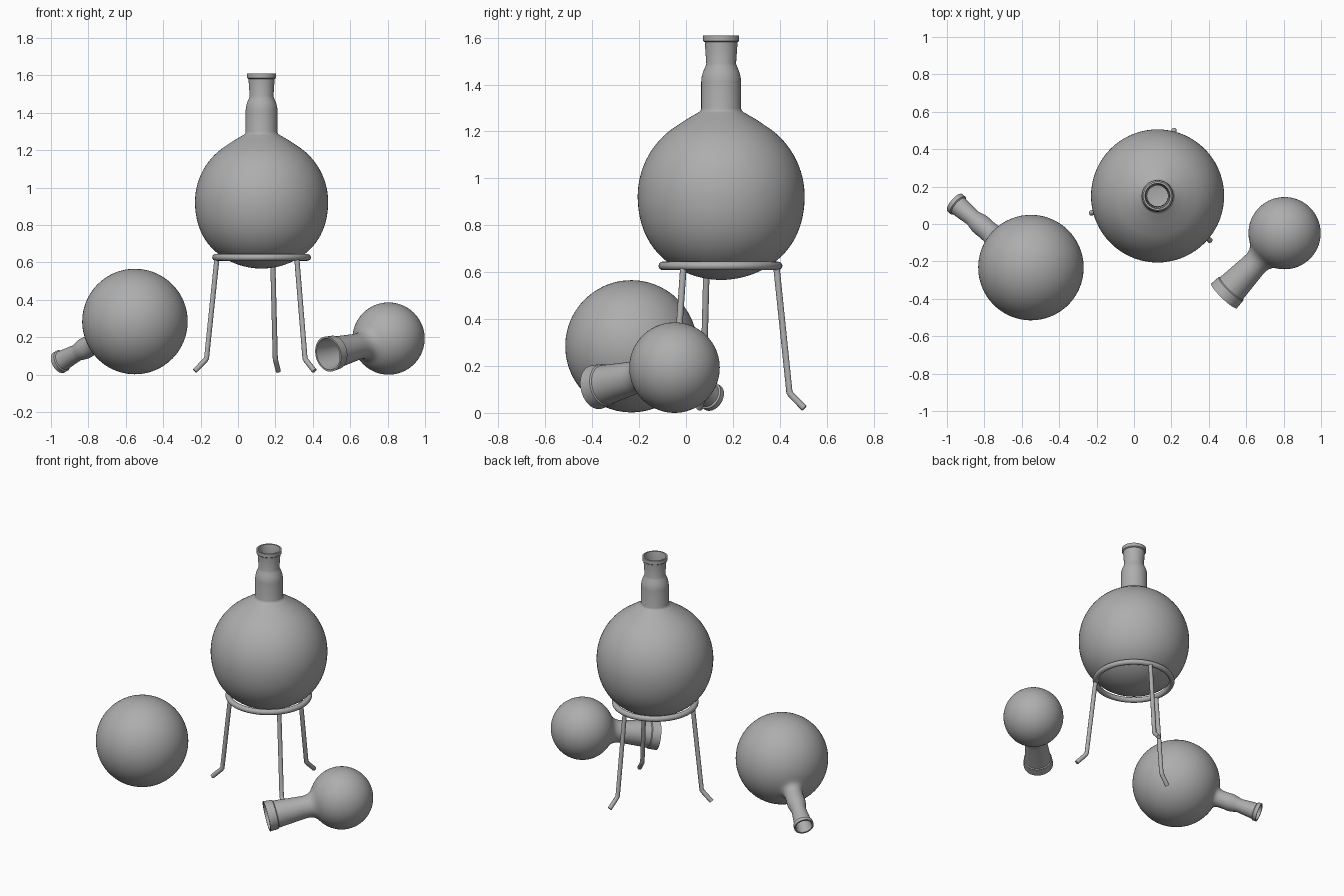
import bpy
import math
from mathutils import Vector

if "Cube" in bpy.data.objects:
    bpy.data.objects.remove(bpy.data.objects["Cube"])

SEG = 72

# Mid-grey finish shared by every part
GREY = bpy.data.materials.new("mid_grey")
GREY.diffuse_color = (0.42, 0.42, 0.42, 1)
GREY.use_nodes = True
GREY.node_tree.nodes["Principled BSDF"].inputs["Base Color"].default_value = GREY.diffuse_color


def finish(ob, angle):
    ob.data.materials.append(GREY)
    bpy.ops.object.select_all(action='DESELECT')
    ob.select_set(True)
    bpy.context.view_layer.objects.active = ob
    bpy.ops.object.shade_smooth_by_angle(angle=math.radians(angle))


def offset_inward(profile, t):
    """Shift a (radius, height) profile inward to make the inner glass wall."""
    out = []
    for i, (r, h) in enumerate(profile):
        a = profile[max(i - 1, 0)]
        b = profile[min(i + 1, len(profile) - 1)]
        d = Vector((b[0] - a[0], b[1] - a[1])).normalized()
        if i == 0:
            out.append((0.0, h + t))
        else:
            out.append((max(r - d.y * t, 0.002), h + d.x * t))
    return out


def flask(name, centre, direction, radius, blend, neck, lip, wall=0.008, fullness=0.0):
    """Round bulb up to the blend angle, then neck and lip, spun round its axis."""
    n = 36
    arc = []
    for i in range(n + 1):
        a = math.pi + (math.radians(blend) - math.pi) * i / n
        swell = fullness * math.sin(2 * a) ** 2 if a > math.pi / 2 else 0
        arc.append((radius * math.sin(a) + swell if i else 0.0, radius * math.cos(a)))
    outer = arc + neck
    inner = offset_inward(outer, wall)
    mouth = (lip[-1][0] - 0.010, lip[-1][1])
    profile = outer + lip + [mouth] + inner[::-1]

    verts, faces, rings = [], [], []
    for r, h in profile:
        start = len(verts)
        if r < 1e-6:
            verts.append((0, 0, h))
            rings.append([start] * SEG)
        else:
            for k in range(SEG):
                a = 2 * math.pi * k / SEG
                verts.append((r * math.cos(a), r * math.sin(a), h))
            rings.append(list(range(start, start + SEG)))
    for lo, hi in zip(rings, rings[1:]):
        for k in range(SEG):
            m = (k + 1) % SEG
            quad = [lo[k], lo[m], hi[m], hi[k]]
            faces.append(list(dict.fromkeys(quad)))
    mesh = bpy.data.meshes.new(name)
    mesh.from_pydata(verts, [], faces)
    ob = bpy.data.objects.new(name, mesh)
    bpy.context.collection.objects.link(ob)
    ob.location = centre
    ob.rotation_mode = 'QUATERNION'
    ob.rotation_quaternion = Vector(direction).to_track_quat('Z', 'Y')
    finish(ob, 40)
    return ob


# Large flask standing upright on the tripod
flask("large_flask", (0.126, 0.150, 0.923), (0, 0, 1), 0.356, 36.7,
      [(0.148, 0.329), (0.096, 0.359), (0.088, 0.365), (0.085, 0.375), (0.085, 0.490),
       (0.083, 0.510), (0.077, 0.532), (0.068, 0.553), (0.0635, 0.566), (0.070, 0.658)],
      [(0.077, 0.663), (0.077, 0.687)], fullness=0.009)

# Medium flask lying on the left, neck pointing back and down
flask("medium_flask", (-0.551, -0.233, 0.284), (-0.405, 0.345, -0.218), 0.282, 17,
      [(0.070, 0.277), (0.061, 0.288), (0.056, 0.305), (0.055, 0.340),
       (0.057, 0.370), (0.056, 0.390), (0.051, 0.415), (0.045, 0.440),
       (0.054, 0.548)],
      [(0.061, 0.553), (0.061, 0.577)])

# Small wide-necked flask lying on the right, neck pointing front left
flask("small_flask", (0.805, -0.049, 0.193), (-0.318, -0.330, -0.082), 0.193, 33,
      [(0.086, 0.177), (0.074, 0.198), (0.069, 0.222), (0.070, 0.250),
       (0.085, 0.415)],
      [(0.091, 0.420), (0.095, 0.473)])

# Tripod ring
SX, SY, RING_Z = 0.126, 0.147, 0.627
bpy.ops.mesh.primitive_torus_add(location=(SX, SY, RING_Z), major_radius=0.246,
                                 minor_radius=0.018, major_segments=72, minor_segments=16)
ring = bpy.context.object
ring.name = "tripod_ring"
finish(ring, 40)

# Three splayed legs with bent feet
for i, degrees in enumerate((76, 194, 320)):
    a = math.radians(degrees)
    path = [(0.246, RING_Z - 0.005), (0.303, 0.088), (0.311, 0.076), (0.368, 0.020)]
    curve = bpy.data.curves.new("tripod_leg", 'CURVE')
    curve.dimensions = '3D'
    curve.bevel_depth = 0.014
    curve.bevel_resolution = 4
    curve.use_fill_caps = True
    spline = curve.splines.new('POLY')
    spline.points.add(len(path) - 1)
    for p, (r, z) in zip(spline.points, path):
        p.co = (SX + r * math.cos(a), SY + r * math.sin(a), z, 1)
    leg = bpy.data.objects.new(f"tripod_leg_{i + 1}", curve)
    bpy.context.collection.objects.link(leg)
    bpy.ops.object.select_all(action='DESELECT')
    leg.select_set(True)
    bpy.context.view_layer.objects.active = leg
    bpy.ops.object.convert(target='MESH')
    finish(bpy.context.object, 50)
